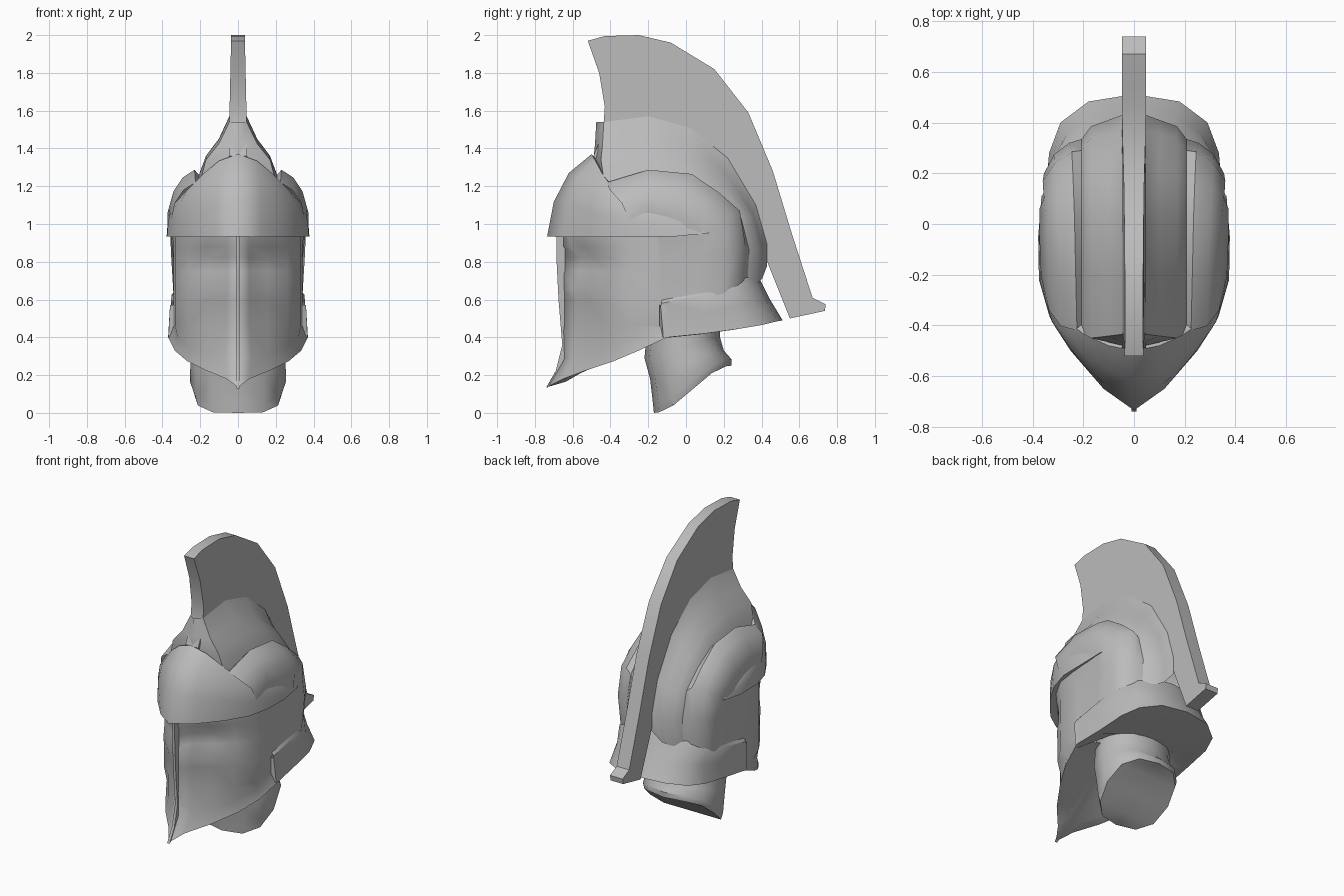
import bpy, bmesh, math

if "Cube" in bpy.data.objects:
    bpy.data.objects.remove(bpy.data.objects["Cube"])

grey = bpy.data.materials.new("plain grey")
grey.diffuse_color = (0.5, 0.5, 0.5, 1)
grey.use_nodes = True
grey.node_tree.nodes["Principled BSDF"].inputs["Base Color"].default_value = grey.diffuse_color


def finish(name, bm, mirror, angle=40):
    bmesh.ops.remove_doubles(bm, verts=bm.verts, dist=0.0005)
    bmesh.ops.recalc_face_normals(bm, faces=bm.faces)
    me = bpy.data.meshes.new(name)
    bm.to_mesh(me)
    bm.free()
    me.materials.append(grey)
    ob = bpy.data.objects.new(name, me)
    bpy.context.collection.objects.link(ob)
    bpy.ops.object.select_all(action='DESELECT')
    ob.select_set(True)
    bpy.context.view_layer.objects.active = ob
    bpy.ops.object.shade_smooth_by_angle(angle=math.radians(angle))
    if mirror:
        m = ob.modifiers.new("mirror", 'MIRROR')
        m.use_clip = True
    return ob


def loft(name, rows, angle=40):
    """Skin rows of points on the +x half, mirrored to the other side."""
    bm = bmesh.new()
    grid = [[bm.verts.new(p) for p in row] for row in rows]
    for r0, r1 in zip(grid, grid[1:]):
        for i in range(len(r0) - 1):
            bm.faces.new((r0[i], r0[i + 1], r1[i + 1], r1[i]))
    return finish(name, bm, True, angle)


def plate(name, outline, half):
    """Upright plate in the y-z plane, half thickness given as a function of z."""
    bm = bmesh.new()
    left, right = [[bm.verts.new((s * half(z), y, z)) for y, z in outline] for s in (-1, 1)]
    bm.faces.new(left)
    bm.faces.new(right[::-1])
    for i in range(len(left)):
        bm.faces.new((left[i - 1], right[i - 1], right[i], left[i]))
    return finish(name, bm, False, 35)


def mix(a, b, t):
    """Row part way between two rows."""
    return [tuple(u + (v - u) * t for u, v in zip(p, q)) for p, q in zip(a, b)]


# crest, slightly thinner at the top
plate("crest", [(-.52, 1.97), (-.43, 1.995), (-.25, 2), (-.08, 1.96), (.15, 1.82),
                (.33, 1.59), (.46, 1.28), (.56, .95), (.67, .61), (.74, .575), (.735, .54),
                (.55, .5), (.43, .8), (.3, 1.05), (.1, 1.2), (-.2, 1.25), (-.4, 1.22),
                (-.49, 1.36), (-.44, 1.48), (-.43, 1.62), (-.46, 1.8)],
      lambda z: min(.047, .036 + .022 * (2 - z)))

# helmet bowl: arches running front to back, from the crest foot out to the side
def arch(x, side):
    return [(x, y, z) for y, z in side]


foot = arch(.046, [(-.435, 1.54), (-.2, 1.57), (.02, 1.51), (.22, 1.35), (.37, 1.1),
                   (.43, .89), (.43, .78)])
ridge = arch(.17, [(-.45, 1.34), (-.2, 1.36), (.02, 1.33), (.2, 1.22), (.34, 1.04),
                   (.385, .86), (.37, .68)])
groove = arch(.207, [(-.43, 1.2), (-.2, 1.26), (.03, 1.235), (.17, 1.15), (.29, 1.04),
                     (.335, .86), (.325, .68)])
slope = [(x, y, z - .025) for x, y, z in mix(foot, ridge, .45)]
base = [foot, slope, ridge, groove]
loft("crest_base", base, 45)
front = [r[0] for r in base]
loft("crest_base_front", [front, [(0, y - .04, z) for x, y, z in front]])

# raised horseshoe panel on each side, its lobe and the temple wall
panel = [(.225, -.42, 1.22), (.23, -.2, 1.287), (.235, .03, 1.265), (.24, .17, 1.17),
         (.245, .285, 1.07), (.255, .32, .86), (.25, .3, .66)]
lobe = [(.335, -.34, 1.11), (.34, -.2, 1.175), (.345, 0, 1.16), (.355, .1, 1.09),
        (.36, .17, 1.0), (.355, .2, .85), (.34, .19, .63)]
shoulder = [(x * 1.03, y * 1.06, z + .015) for x, y, z in mix(panel, lobe, .5)]
temple = [(.35, -.3, 1.02), (.367, -.2, 1.08), (.373, -.05, 1.06), (.373, .06, 1.0),
          (.355, .09, .93), (.34, .07, .83), (.34, .05, .6)]
wall = [(.34, -.16, min(1, z - .03)) for x, y, z in temple]
loft("side_panel", [groove, panel, shoulder, lobe, temple, wall], 45)

# brow visor with swept wings, bulging most at the front
bottom = [(0, -.735, .935), (.12, -.65, .93), (.25, -.5, .93), (.335, -.36, .93),
          (.375, -.22, .935), (.378, -.05, .935), (.365, .11, .95)]
top = [(0, -.5, 1.37), (.1, -.48, 1.335), (.19, -.44, 1.26), (.27, -.38, 1.18),
       (.335, -.22, 1.11), (.355, -.05, 1.04), (.345, .1, .97)]


def bulge(t, amount):
    scale = [1 + amount * (1 - i / 6) for i in range(7)]
    return [(x * s, y * s, z) for s, (x, y, z) in zip(scale, mix(bottom, top, t))]


loft("brow_visor", [[(x * .88, y + .06, z + .02) for x, y, z in bottom], bottom,
                    bulge(.42, .1), bulge(.77, .12), top,
                    [(x * .9, y + .04, z - .04) for x, y, z in top]], 38)

# face plate with sunken eyes, hollow cheeks and a flared lower lip
section = [(0, -.655), (.06, -.61), (.155, -.537), (.26, -.425), (.333, -.3), (.342, -.14)]
depth = (0, 1, .9, .35, 0, 0)
sunk = {.96: -.015, .88: 0, .82: .055, .75: .048, .65: .01, .6: .03, .46: .025}
face = [[(x, y + d * s, z) for (x, y), d in zip(section, depth)] for z, s in sunk.items()]
jaw = [(0, -.65, .29), (.07, -.6, .29), (.16, -.51, .31), (.26, -.385, .35),
       (.32, -.26, .4), (.345, -.13, .45)]
lip = [(0, -.74, .135), (.06, -.65, .18), (.17, -.53, .225), (.27, -.38, .275),
       (.335, -.25, .33), (.37, -.1, .4)]
inner = [(x * .9, y * .86, z + .03) for x, y, z in lip]
throat = [(.24 * math.sin(.27 * i), .01 - .21 * math.cos(.27 * i), .43) for i in range(6)]
loft("face_plate", face + [jaw, lip, inner, throat], 45)
plate("nose_ridge", [(-.685, .94), (-.685, .8), (-.675, .6), (-.655, .36), (-.69, .22),
                     (-.74, .13), (-.64, .2), (-.6, .4), (-.56, .94)], lambda z: .009)

# flared neck guard with a closed underside
rim = [(.37, -.1, .4), (.35, .1, .42), (.335, .28, .445), (.29, .4, .465),
       (.18, .483, .485), (0, .512, .49)]
collar = [(.355, -.13, .58), (.352, .1, .625), (.32, .25, .655), (.255, .33, .675),
          (.15, .385, .685), (0, .4, .69)]
waist = [(x * .985, y, z - .01) for x, y, z in mix(collar, rim, .38)]
under = [(.24 * math.cos(math.pi * i / 10), .2 * math.sin(math.pi * i / 10) - .02, .45)
         for i in range(6)]
loft("neck_guard", [[(x * .86, y * .93, z + .06) for x, y, z in collar], collar, waist, rim,
                    [(x * .92, y - .03, z - .005) for x, y, z in rim], under], 42)
loft("guard_front_edge", [[(.33, -.14, .57), (.33, -.14, .4)],
                          [(.36, -.135, .57), (.368, -.12, .4)],
                          [(.352, -.1, .57), (.37, -.09, .4)]])


# neck, cut off on a slant
def ring(width, y0, y1, z0, z1, n=6):
    pts = []
    for i in range(n + 1):
        a = math.pi * i / n
        t = (1 - math.cos(a)) / 2
        s = t * t * (3 - 2 * t)
        pts.append((width * math.sin(a) ** .85 if 0 < i < n else 0,
                    y0 + (y1 - y0) * t, z0 + (z1 - z0) * s))
    return pts


cut = ring(.24, -.17, .24, 0, .25)
loft("neck", [ring(.24, -.2, .18, .5, .52), ring(.245, -.22, .18, .29, .4),
              ring(.252, -.19, .2, .18, .33), ring(.255, -.175, .24, .05, .285), cut,
              [(0, y, z) for x, y, z in cut]], 40)
